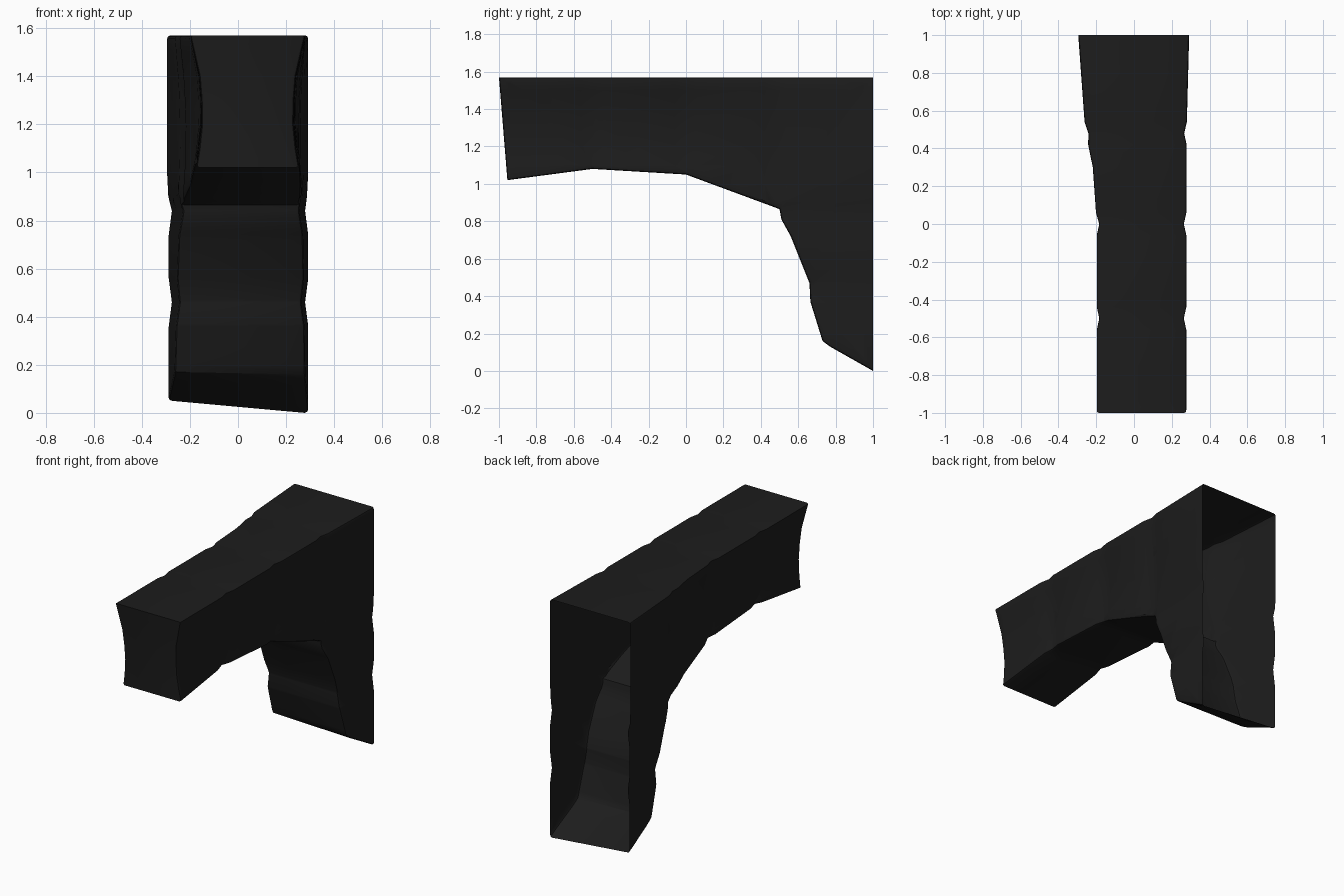
import bpy, bmesh
from mathutils import Vector

if "Cube" in bpy.data.objects:
    bpy.data.objects.remove(bpy.data.objects["Cube"])


def lerp(table, t):
    """Piecewise linear lookup in a short table of (key, value)."""
    if t <= table[0][0]:
        return table[0][1]
    for (a, va), (b, vb) in zip(table, table[1:]):
        if t <= b:
            return va + (vb - va) * (t - a) / (b - a)
    return table[-1][1]


# Side profile (y, z): straight top, arched underside, leg against the wall
PROFILE = [(1, 1.57), (-1, 1.57), (-0.955, 1.02), (-0.5, 1.08), (0, 1.05),
           (0.46, 0.88), (0.5, 0.865), (0.51, 0.81), (0.56, 0.72),
           (0.66, 0.47), (0.665, 0.37), (0.73, 0.16), (0.77, 0.13), (1, 0)]
LEFT = [(0, 0.2), (0.3, 0.22), (0.5, 0.26), (1, 0.295)]
RIGHT = [(-1, 0.28), (0.5, 0.28), (1, 0.292)]
WAIST = [(-1, 0.052), (0, 0.045), (0.5, 0.025), (0.95, 0), (1, 0)]
JOINTS_Y = (-0.5, 0, 0.48)
JOINTS_Z = (0.46, 0.84)


def half_width(y, z, right):
    w = lerp(RIGHT if right else LEFT, y)
    # hollow waist of the beam
    low = lerp([(-1, 1.02), (0, 1.05), (0.5, 0.86)], y)
    t = min(max((1.57 - z) / (1.57 - low), 0), 1)
    w -= lerp(WAIST, y) * lerp([(0, 0), (0.3, 0.75), (0.6, 1), (0.8, 0.85), (1, 0.5)], t)
    # worn grooves at the stone joints
    dy = min(abs(y - j) for j in JOINTS_Y)
    dz = min(abs(z - j) for j in JOINTS_Z)
    groove = max(1 - dz / 0.1, 0)
    if z > 0.84:
        groove = max(groove if z < 0.9 else 0, 1 - dy / 0.06)
    w -= 0.013 * max(groove, 0)
    if z < 0.84 and not right:
        w -= 0.007
    return w


# Extrude the profile, leaving the wall side open
bm = bmesh.new()
face = bm.faces.new([bm.verts.new((-1, y, z)) for y, z in PROFILE])
ext = bmesh.ops.extrude_face_region(bm, geom=[face], use_keep_orig=True)
bmesh.ops.translate(bm, vec=(2, 0, 0),
                    verts=[g for g in ext["geom"] if isinstance(g, bmesh.types.BMVert)])
bmesh.ops.delete(bm, geom=[f for f in bm.faces if all(v.co.y > 0.999 for v in f.verts)],
                 context="FACES")
bmesh.ops.recalc_face_normals(bm, faces=bm.faces)
bm.normal_update()

# Softened long corners
corners = [e for e in bm.edges if not e.is_boundary
           and abs(e.verts[0].co.x - e.verts[1].co.x) < 0.01]
bmesh.ops.bevel(bm, geom=corners, offset=0.014, segments=2, profile=0.5, affect="EDGES")
bmesh.ops.triangulate(bm, faces=[f for f in bm.faces if len(f.verts) > 4])


def slice_at(co, no):
    bmesh.ops.bisect_plane(bm, geom=bm.verts[:] + bm.edges[:] + bm.faces[:],
                           plane_co=co, plane_no=no, dist=1e-5)


# Slices that let the sides bend
for y in [-0.94, -0.75, -0.56, -0.5, -0.44, -0.25, -0.06, 0, 0.06, 0.3, 0.42, 0.48, 0.54, 0.8, 0.95]:
    slice_at((0, y, 0), (0, 1, 0))
for z in [0.2, 0.36, 0.46, 0.56, 0.74, 0.84, 0.9, 1.0, 1.1, 1.2, 1.3, 1.4, 1.5]:
    slice_at((0, 0, z), (0, 0, 1))

for v in bm.verts:
    x, y, z = v.co
    right = x > 0
    # bevelled corners are kept at true size beside the scaled sides
    s = half_width(y, z, right) - (1 - abs(x))
    v.co.x = s if right else -s
    if not right and z < 0.2:
        v.co.z += 0.05 * (1 - z / 0.2)  # slanted foot

mesh = bpy.data.meshes.new("bracket")
bm.to_mesh(mesh)
bm.free()
bracket = bpy.data.objects.new("stone_bracket", mesh)
bpy.context.collection.objects.link(bracket)

mat = bpy.data.materials.new("dark_stone")
mat.diffuse_color = (0.012, 0.012, 0.012, 1)
mat.use_nodes = True
mat.node_tree.nodes["Principled BSDF"].inputs["Base Color"].default_value = mat.diffuse_color
mesh.materials.append(mat)
bpy.context.view_layer.objects.active = bracket
bracket.select_set(True)
bpy.ops.object.shade_smooth_by_angle(angle=0.6)
